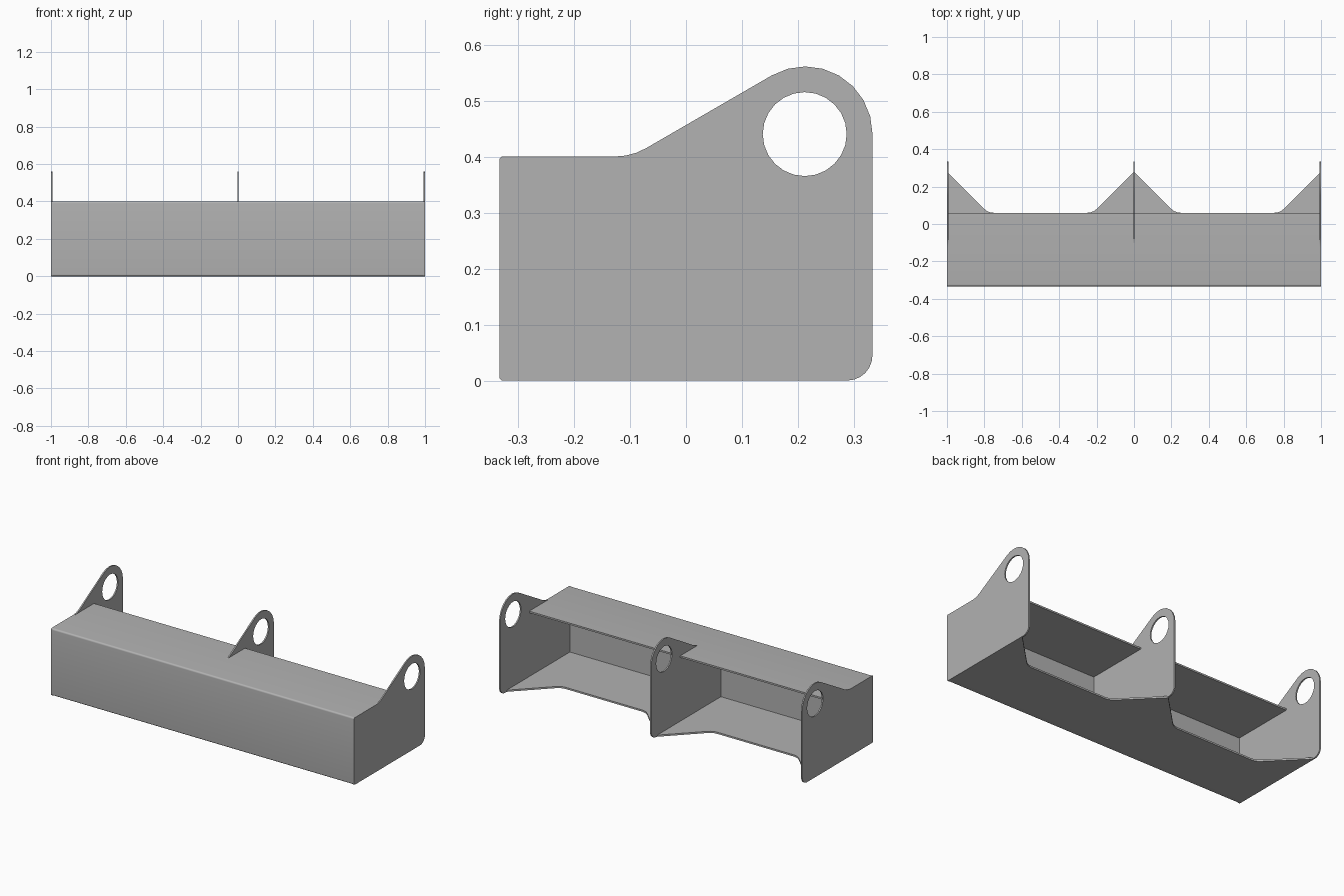
import bpy, bmesh, math
from mathutils import Vector

cube = bpy.data.objects.get("Cube")
if cube:
    bpy.data.objects.remove(cube, do_unlink=True)

steel = bpy.data.materials.new("plain_grey_steel")
steel.use_nodes = True
grey = (0.445, 0.445, 0.445, 1)
steel.diffuse_color = grey
steel.node_tree.nodes["Principled BSDF"].inputs["Base Color"].default_value = grey

SHEET = 0.01    # folded sheet thickness
PLATE = 0.008   # upright plate thickness
DEPTH = 0.333   # half of the overall depth
HEIGHT = 0.4    # channel height
INNER = 1 - PLATE


def rounded(corners):
    """Outline from (u, v, radius) corners, each replaced by a tangent arc."""
    points = []
    for i, (u, v, r) in enumerate(corners):
        p = Vector((u, v))
        if r == 0:
            points.append(p)
            continue
        a = (Vector(corners[i - 1][:2]) - p).normalized()
        b = (Vector(corners[(i + 1) % len(corners)][:2]) - p).normalized()
        half = a.angle(b) / 2
        centre = p + (a + b).normalized() * r / math.sin(half)
        reach = r / math.tan(half)
        start = (p + a * reach - centre).normalized()
        end = (p + b * reach - centre).normalized()
        steps = max(3, round(start.angle(end) / math.radians(15)))
        points += [centre + start.slerp(end, k / steps) * r for k in range(steps + 1)]
    return points


def solid(name, loops, place, push):
    """Fill flat loops (the later ones are holes) and extrude them by push."""
    bm = bmesh.new()
    edges = []
    for loop in loops:
        verts = [bm.verts.new(place(*p)) for p in loop]
        edges += [bm.edges.new((verts[i - 1], verts[i])) for i in range(len(verts))]
    bmesh.ops.triangle_fill(bm, edges=edges, use_beauty=True)
    grown = bmesh.ops.extrude_face_region(bm, geom=bm.faces[:], use_keep_orig=True)
    moved = [g for g in grown["geom"] if isinstance(g, bmesh.types.BMVert)]
    bmesh.ops.translate(bm, verts=moved, vec=push)
    bmesh.ops.recalc_face_normals(bm, faces=bm.faces[:])
    mesh = bpy.data.meshes.new(name)
    bm.to_mesh(mesh)
    bm.free()
    mesh.materials.append(steel)
    obj = bpy.data.objects.new(name, mesh)
    bpy.context.collection.objects.link(obj)
    bpy.ops.object.select_all(action="DESELECT")
    bpy.context.view_layer.objects.active = obj
    obj.select_set(True)
    bpy.ops.object.shade_smooth_by_angle(angle=math.radians(28))
    return obj


# Folded top and front sheet, with a short return under the front
back, fold = 0.06, -0.3
sheet = rounded([
    (back, HEIGHT, 0), (-DEPTH, HEIGHT, SHEET), (-DEPTH, 0, SHEET), (fold, 0, 0),
    (fold, SHEET, 0), (SHEET - DEPTH, SHEET, 0),
    (SHEET - DEPTH, HEIGHT - SHEET, 0), (back, HEIGHT - SHEET, 0)])
solid("top_and_front_sheet", [sheet], lambda y, z: (-INNER, y, z), (2 * INNER, 0, 0))

# Floor with pointed tabs that brace the plates
tab = 0.22
right_half = [(INNER, fold, 0), (INNER, back + tab - PLATE, 0),
              (1 - tab, back, 0.07), (tab, back, 0.07)]
left_half = [(-x, y, r) for x, y, r in reversed(right_half)]
floor = rounded(right_half + [(0, back + tab, 0)] + left_half)
solid("floor_sheet", [floor], lambda x, y: (x, y, 0), (0, 0, SHEET))


# Upright plates with a round eye at the back
def eye_plate(name, x, inset):
    low, front = inset, inset - DEPTH
    outline = rounded([
        (front, low, 0.006), (DEPTH, low, 0.045), (DEPTH, 0.649, 0.12),
        (-0.097, HEIGHT - inset, 0.11), (front, HEIGHT - inset, 0.006)])
    turn = math.tau / 24
    hole = [(0.212 + 0.075 * math.cos(i * turn), 0.44 + 0.075 * math.sin(i * turn))
            for i in range(24)]
    solid(name, [outline, hole], lambda y, z: (x - PLATE / 2, y, z), (PLATE, 0, 0))


eye_plate("right_end_plate", -1 + PLATE / 2, 0)
eye_plate("middle_plate", 0, 0.003)
eye_plate("left_end_plate", 1 - PLATE / 2, 0)
